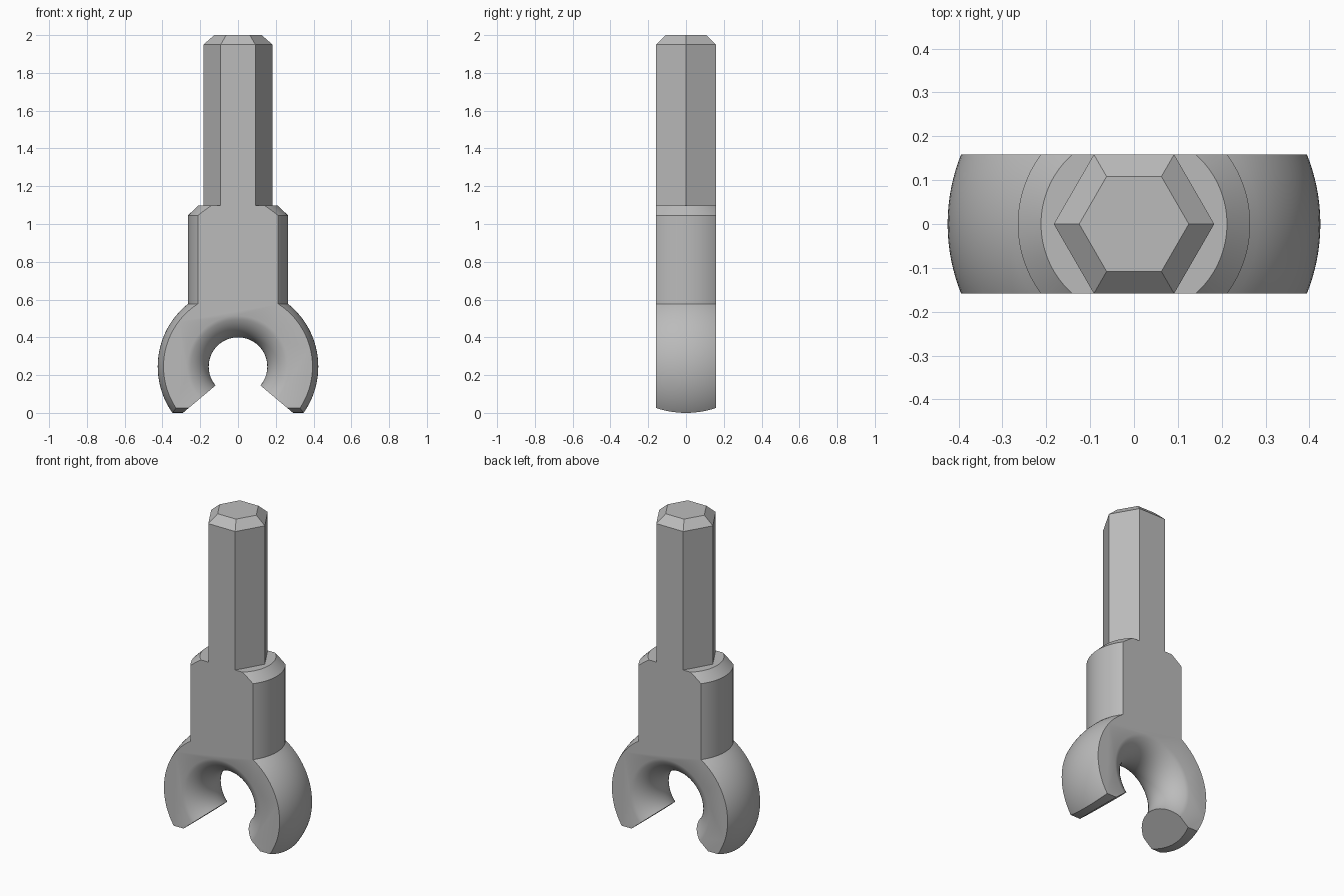
import bpy, bmesh
from math import sin, cos, asin, sqrt, pi, radians
from mathutils import Matrix

cube = bpy.data.objects.get("Cube")
if cube:
    bpy.data.objects.remove(cube, do_unlink=True)

HALF = 0.158            # half thickness of the flat body
CENTRE = 0.245          # height of the clip centre
BALL, NECK = 0.425, 0.265

grey = bpy.data.materials.new("light grey")
grey.use_nodes = True
grey.diffuse_color = (0.5, 0.5, 0.5, 1)
grey.node_tree.nodes["Principled BSDF"].inputs["Base Color"].default_value = (0.5, 0.5, 0.5, 1)


def lathe(name, profile, sides, matrix=Matrix()):
    """Solid of revolution about z from (radius, height) pairs, capped at both ends."""
    bm = bmesh.new()
    rings = [[bm.verts.new((r * cos(2 * pi * i / sides), r * sin(2 * pi * i / sides), z))
              for i in range(sides)] for r, z in profile]
    for low, high in zip(rings, rings[1:]):
        for i in range(sides):
            j = (i + 1) % sides
            bm.faces.new((low[i], low[j], high[j], high[i]))
    bm.faces.new(rings[0][::-1])
    bm.faces.new(rings[-1])
    bm.transform(matrix)
    bmesh.ops.recalc_face_normals(bm, faces=bm.faces)
    mesh = bpy.data.meshes.new(name)
    bm.to_mesh(mesh)
    bm.free()
    mesh.materials.append(grey)
    obj = bpy.data.objects.new(name, mesh)
    bpy.context.collection.objects.link(obj)
    return obj


def combine(target, tool, operation):
    mod = target.modifiers.new(operation.lower(), 'BOOLEAN')
    mod.object, mod.operation, mod.solver = tool, operation, 'EXACT'
    bpy.context.view_layer.objects.active = target
    bpy.ops.object.modifier_apply(modifier=mod.name)
    bpy.data.objects.remove(tool, do_unlink=True)


def along_y(height):
    return Matrix.Translation((0, 0, height)) @ Matrix.Rotation(radians(90), 4, 'X')


# Ball running into a round neck with a chamfered shoulder
start, end = radians(-85), pi / 2 - asin(NECK / BALL)
arc = [start + (end - start) * i / 40 for i in range(41)]
profile = [(BALL * cos(a), CENTRE + BALL * sin(a)) for a in arc]
clip = lathe("bar_clip", profile + [(NECK, 1.045), (0.212, 1.097)], 128)

# Hexagonal bar with a chamfered end
hexagon = lathe("hexagonal_bar", [(0.183, 0.8), (0.183, 1.95), (0.125, 2.0)], 6)
combine(clip, hexagon, 'UNION')

# Flat front and back
slab = lathe("slab", [(3, -HALF), (3, HALF)], 4, along_y(1))
combine(clip, slab, 'INTERSECT')

# Flared hole through the clip
FLARE = 0.1686
steps = [-0.165 + 0.33 * i / 24 for i in range(25)]
hole = lathe("hole", [(0.155 + FLARE - sqrt(FLARE ** 2 - y * y), y) for y in steps],
             96, along_y(CENTRE))
combine(clip, hole, 'DIFFERENCE')

# Wedge-shaped mouth below the hole
mouth = lathe("mouth", [(1, -0.5), (1, 0.5)], 4,
              along_y(CENTRE - 0.84) @ Matrix.Diagonal((1, 0.84, 1, 1)))
combine(clip, mouth, 'DIFFERENCE')

# Gently rounded tips of the jaws
rounding = lathe("rounding", [(0.5, -0.6), (0.5, 0.6)], 128,
                 Matrix.Translation((0, 0, 0.5)) @ Matrix.Diagonal((1, 1, 1, 1))
                 @ Matrix.Rotation(radians(90), 4, 'Y'))
tip_zone = lathe("tip_zone", [(2, -0.5), (2, 0.2)], 4)
combine(tip_zone, rounding, 'DIFFERENCE')
combine(clip, tip_zone, 'DIFFERENCE')

# Smooth curves, sharp edges
bpy.ops.object.select_all(action='DESELECT')
clip.select_set(True)
bpy.context.view_layer.objects.active = clip
bpy.ops.object.shade_smooth_by_angle(angle=radians(20))
